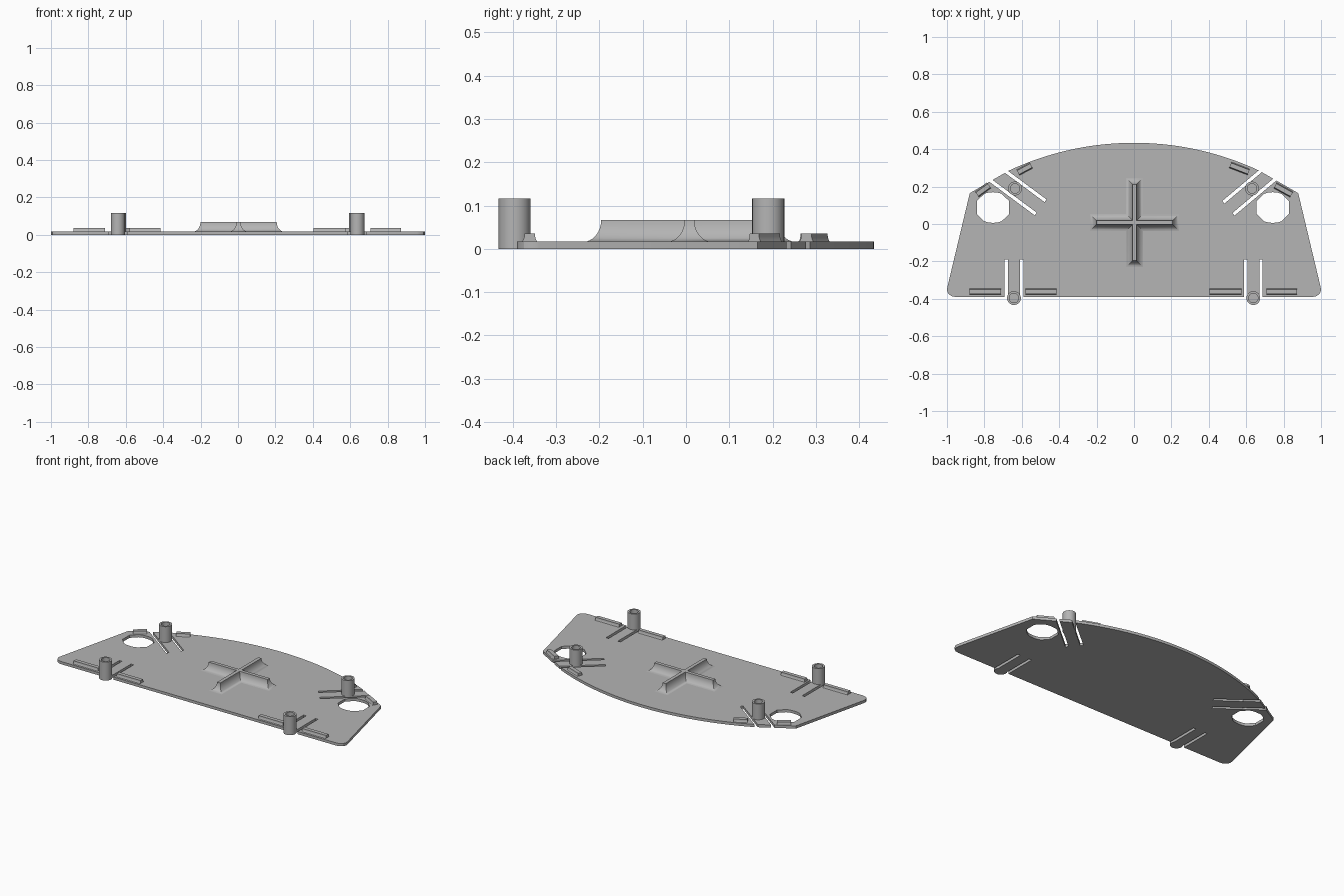
import bpy, bmesh
from math import sin, cos, pi, radians, sqrt
from mathutils import Vector, Matrix

cube = bpy.data.objects.get("Cube")
if cube:
    bpy.data.objects.remove(cube, do_unlink=True)

grey = bpy.data.materials.new("light grey plastic")
grey.use_nodes = True
grey.diffuse_color = (0.46, 0.46, 0.46, 1)
grey.node_tree.nodes["Principled BSDF"].inputs["Base Color"].default_value = (0.46, 0.46, 0.46, 1)

THICK = 0.017


def loft(name, rings, matrix=Matrix(), smooth=True):
    """Skin a stack of closed rings, bottom to top, and cap both ends."""
    bm = bmesh.new()
    rows = [[bm.verts.new(p) for p in ring] for ring in rings]
    n = len(rows[0])
    for low, high in zip(rows, rows[1:]):
        for i in range(n):
            j = (i + 1) % n
            bm.faces.new((low[i], low[j], high[j], high[i]))
    bm.faces.new(rows[0][::-1])
    bm.faces.new(rows[-1])
    bmesh.ops.recalc_face_normals(bm, faces=bm.faces)
    mesh = bpy.data.meshes.new(name)
    bm.to_mesh(mesh)
    bm.free()
    mesh.materials.append(grey)
    obj = bpy.data.objects.new(name, mesh)
    obj.matrix_world = matrix
    bpy.context.collection.objects.link(obj)
    if smooth:
        shade(obj)
    return obj


def activate(obj):
    bpy.ops.object.select_all(action="DESELECT")
    obj.select_set(True)
    bpy.context.view_layer.objects.active = obj


def shade(obj):
    activate(obj)
    bpy.ops.object.shade_smooth_by_angle(angle=radians(30))


def prism(name, outline, z0, z1, matrix=Matrix(), smooth=False):
    return loft(name, [[(x, y, z) for x, y in outline] for z in (z0, z1)], matrix, smooth)


def place(x, y, angle=0):
    return Matrix.Translation((x, y, 0)) @ Matrix.Rotation(radians(angle), 4, "Z")


def fillet(spread, z0, z1, steps=8):
    """Offset and height pairs of a concave base fillet."""
    for k in range(steps + 1):
        b = pi / 2 * (1 - k / steps)
        yield spread * (1 - cos(b)), z1 - (z1 - z0) * sin(b)


# Base plate: rounded front corners, slanted sides, arched back
half = [(0.955, -0.39), (0.975, -0.386), (0.992, -0.374), (1.0, -0.355),
        (0.998, -0.338), (0.878, 0.165)]
radius, arch = 1.58, 0.434
arc = []
for i in range(41):
    x = 0.67 * (1 - i / 20)
    arc.append((x, arch - radius + sqrt(radius ** 2 - x ** 2)))
outline = half + arc + [(-x, y) for x, y in reversed(half)]
plate = prism("base_plate", outline, 0, THICK)

# Spring tabs: post position, direction of the slots, inner slot reach, slot offset
tabs = [("front_right", -0.642, -0.396, 90, 0.207, 0.041),
        ("front_left", 0.638, -0.396, 90, 0.207, 0.041),
        ("back_right", -0.636, 0.19, -36.5, 0.17, 0.044),
        ("back_left", 0.631, 0.19, 220, 0.165, 0.042)]
cutters = []
for side, x, y, angle, reach, offset in tabs:
    for s in (-1, 1):
        a, b = s * offset - 0.009, s * offset + 0.009
        slot = [(-0.22, a), (reach, a), (reach, b), (-0.22, b)]
        cutters.append(prism("slot_cutter", slot, -0.1, 0.1, place(x, y, angle)))

# Finger holes with flat sides
quarter = [(0.086, 0.035), (0.047, 0.073), (0.025, 0.08)]
top = quarter + [(0, 0.082)] + [(-x, y) for x, y in reversed(quarter)]
hole = top + [(-x, -y) for x, y in top]
for x in (-0.754, 0.742):
    cutters.append(prism("hole_cutter", hole, -0.1, 0.1, place(x, 0.088)))

for cutter in cutters:
    cutter.hide_render = True
    mod = plate.modifiers.new("cut", "BOOLEAN")
    mod.operation = "DIFFERENCE"
    mod.solver = "EXACT"
    mod.object = cutter
activate(plate)
for mod in list(plate.modifiers):
    bpy.ops.object.modifier_apply(modifier=mod.name)
for cutter in cutters:
    bpy.data.objects.remove(cutter, do_unlink=True)
shade(plate)

# Hollow posts
profile = [(0.037, 0), (0.037, 0.116), (0.025, 0.116), (0.025, THICK)]
for side, x, y, angle, reach, offset in tabs:
    rings = [[(r * cos(2 * pi * k / 32), r * sin(2 * pi * k / 32), z) for k in range(32)]
             for r, z in profile]
    loft(side + "_post", rings, place(x, y))

# Low ribs beside the tabs: position, angle, length
ribs = [("front_right_outer", -0.795, -0.361, 0, 0.17),
        ("front_right_inner", -0.498, -0.361, 0, 0.165),
        ("front_left_inner", 0.49, -0.361, 0, 0.17),
        ("front_left_outer", 0.79, -0.361, 0, 0.165),
        ("back_right_outer", -0.807, 0.182, 36, 0.08),
        ("back_right_inner", -0.585, 0.294, 28, 0.08),
        ("back_left_inner", 0.564, 0.297, -21, 0.105),
        ("back_left_outer", 0.799, 0.182, -29, 0.1)]
for side, x, y, angle, length in ribs:
    rings = []
    for d, z in fillet(0.008, THICK - 0.001, 0.035, 4):
        h, w = length / 2, 0.012 + d
        rings.append([(-h, -w, z), (h, -w, z), (h, w, z), (-h, w, z)])
    loft(side + "_rib", rings, place(x, y, angle))

# Central cross with a concave fillet all round
rings = []
for d, z in fillet(0.042, THICK - 0.001, 0.067):
    a, w = 0.204 + d, 0.011 + d
    arm = [(a, -w), (a, w), (w, w)]
    ring = []
    for turn in range(4):
        spin = Matrix.Rotation(turn * pi / 2, 3, "Z")
        ring += [spin @ Vector((px, py, z)) for px, py in arm]
    rings.append(ring)
loft("centre_cross", rings, place(0.003, 0.008))
